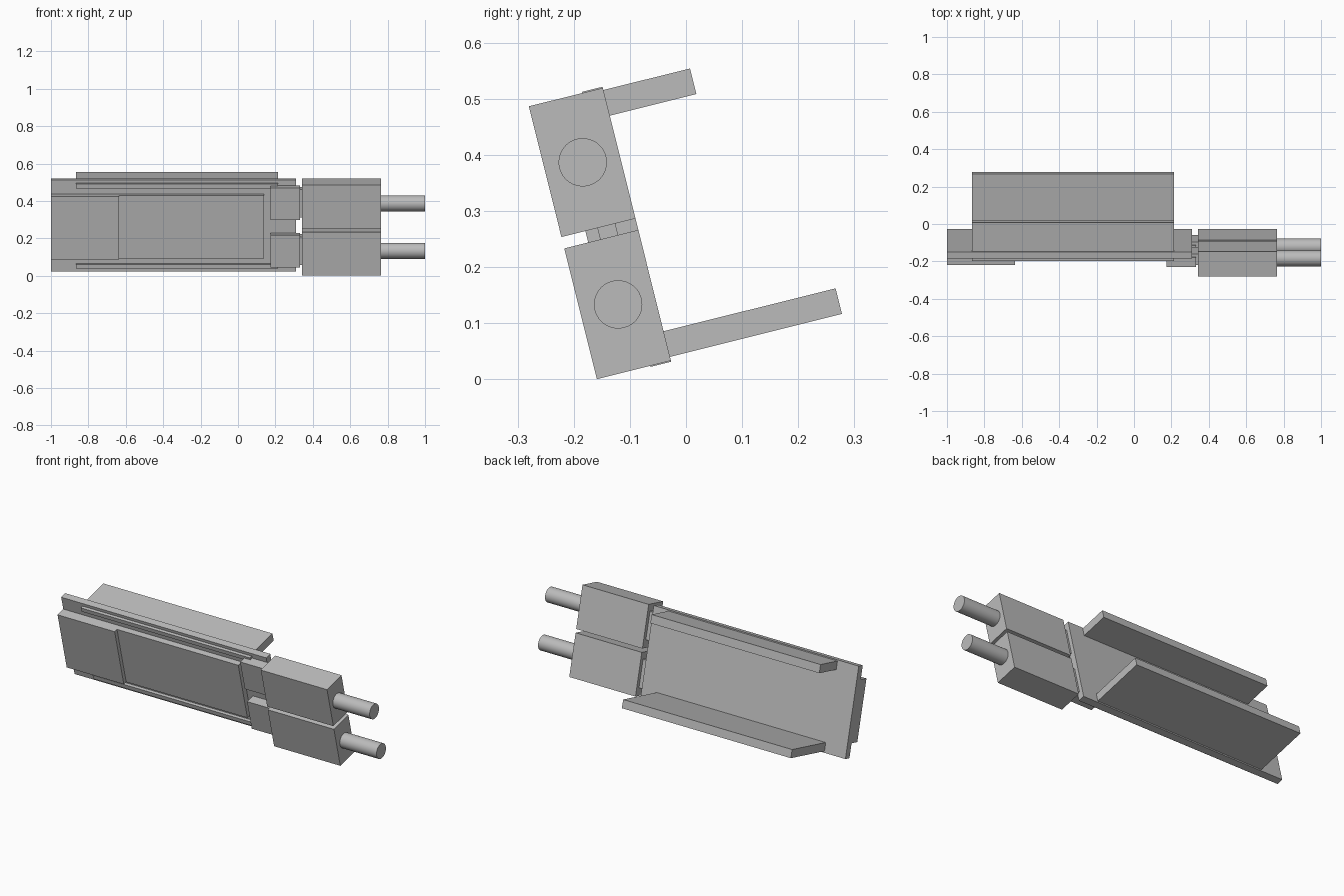
import bpy
from math import radians, pi
from mathutils import Matrix

cube = bpy.data.objects.get("Cube")
if cube:
    bpy.data.objects.remove(cube, do_unlink=True)

# Single grey metal for the whole assembly
grey = bpy.data.materials.new("grey_metal")
grey.use_nodes = True
colour = (0.5, 0.5, 0.5, 1)
grey.diffuse_color = colour
grey.node_tree.nodes["Principled BSDF"].inputs["Base Color"].default_value = colour

# The whole assembly leans back about the x axis
TILT = Matrix.Rotation(radians(14), 4, 'X')


def finish(name, local):
    obj = bpy.context.object
    obj.name = name
    obj.data.transform(TILT @ local)
    obj.data.materials.append(grey)
    return obj


def box(name, x, y, z):
    """Box from (low, high) ranges in the untilted frame."""
    bpy.ops.mesh.primitive_cube_add(size=1)
    ranges = (x, y, z)
    centre = [(a + b) / 2 for a, b in ranges]
    size = [b - a for a, b in ranges]
    return finish(name, Matrix.Translation(centre) @ Matrix.Diagonal((*size, 1)))


def rod(name, x, y, z, radius):
    """Smooth cylinder along x."""
    bpy.ops.mesh.primitive_cylinder_add(vertices=48, radius=radius, depth=x[1] - x[0])
    place = Matrix.Translation(((x[0] + x[1]) / 2, y, z))
    obj = finish(name, place @ Matrix.Rotation(pi / 2, 4, 'Y'))
    bpy.ops.object.shade_smooth_by_angle(angle=radians(30))
    return obj


# Main plate and its stepped front panels
BACK, FACE = -0.018, -0.056
box("back_plate", (-1, 0.31), (FACE, BACK), (0.037, 0.542))
box("front_panel", (-0.64, 0.14), (-0.088, FACE), (0.118, 0.464))
box("end_panel", (-1, -0.635), (-0.11, FACE), (0.118, 0.464))

# Rear flanges, each with a thin rail on the front of the plate
for side, z, reach in (("upper", 0.5125, 0.141), ("lower", 0.0695, 0.298)):
    span = (-0.865, 0.215)
    box(side + "_flange", span, (BACK, reach), (z - 0.0235, z + 0.0235))
    box(side + "_rail", span, (-0.073, FACE), (z - 0.012, z + 0.012))

# Twin blocks with connector, neck and protruding rod
for side, z in (("upper", 0.42), ("lower", 0.159)):
    box(side + "_block", (0.342, 0.765), (-0.154, BACK), (z - 0.12, z + 0.12))
    box(side + "_connector", (0.175, 0.332), (-0.11, FACE), (z - 0.086, z + 0.092))
    box(side + "_neck", (0.31, 0.345), (-0.1, -0.04), (z - 0.075, z + 0.08))
    rod(side + "_rod", (0.74, 1.0), -0.085, z, 0.043)
